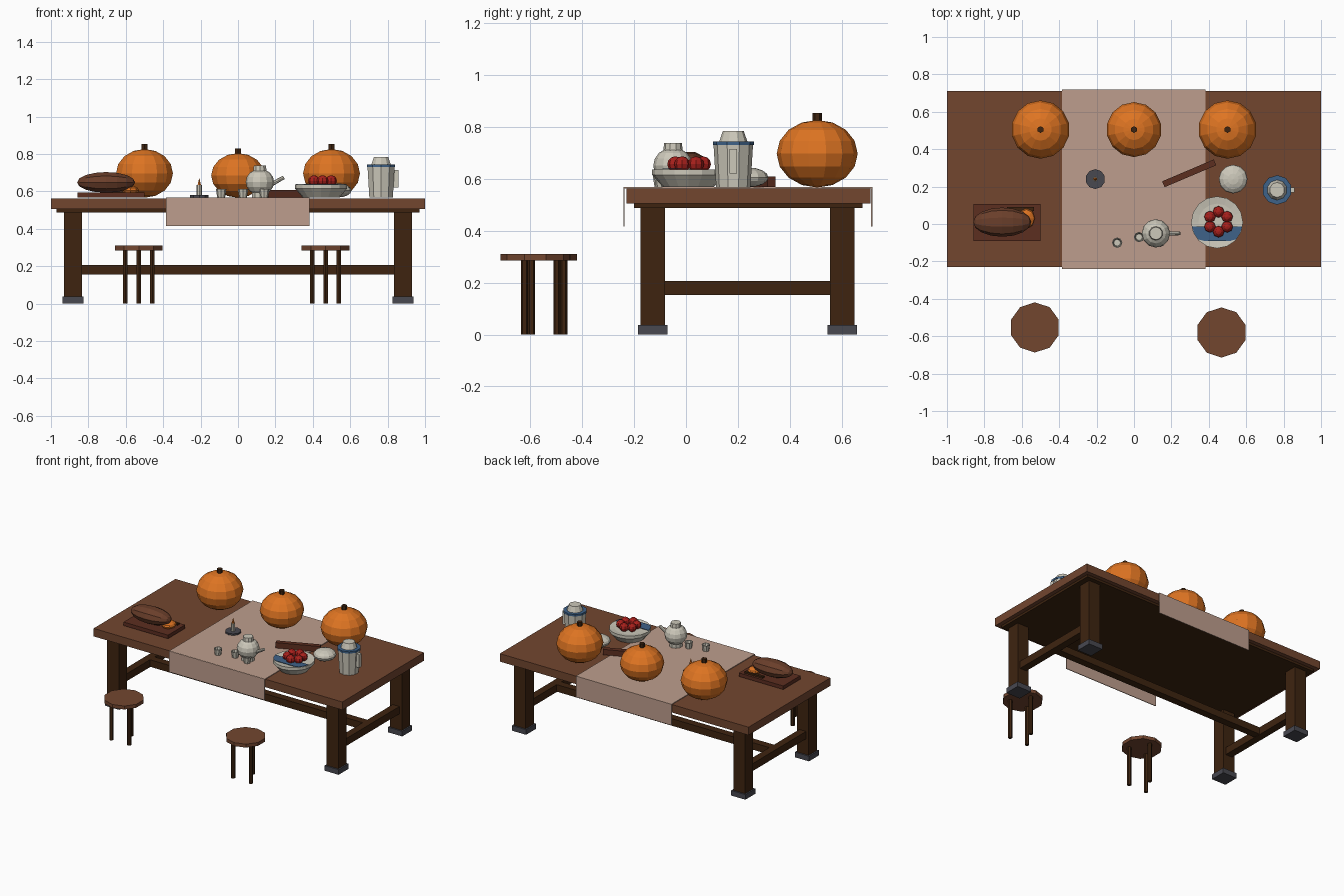
import bpy, bmesh, math
from mathutils import Vector, Matrix

if "Cube" in bpy.data.objects:
    bpy.data.objects.remove(bpy.data.objects["Cube"])


def mat(name, r, g, b):
    m = bpy.data.materials.new(name)
    lin = [((c / 255 + 0.055) / 1.055) ** 2.4 for c in (r, g, b)]
    m.diffuse_color = (*lin, 1)
    m.use_nodes = True
    m.node_tree.nodes["Principled BSDF"].inputs["Base Color"].default_value = m.diffuse_color
    return m


WOOD = mat("walnut wood", 114, 70, 47)
DARK = mat("dark wood", 62, 36, 16)
ORANGE = mat("pumpkin orange", 222, 116, 34)
CERAMIC = mat("pale ceramic", 204, 200, 186)
RED = mat("fruit red", 168, 32, 28)
BLUE = mat("glaze blue", 62, 98, 136)
CLOTH = mat("rose cloth", 190, 158, 141)
IRON = mat("dark iron", 72, 72, 80)
CRUST = mat("bread crust", 106, 62, 42)
REDWOOD = mat("reddish wood", 92, 46, 32)


def finish(name, bm, *mats):
    bmesh.ops.recalc_face_normals(bm, faces=bm.faces)
    me = bpy.data.meshes.new(name)
    bm.to_mesh(me)
    bm.free()
    for m in mats:
        me.materials.append(m)
    ob = bpy.data.objects.new(name, me)
    bpy.context.collection.objects.link(ob)
    return ob


def box(name, m, x0, x1, y0, y1, z0, z1, turn=0):
    bm = bmesh.new()
    c = Vector(((x0 + x1) / 2, (y0 + y1) / 2, (z0 + z1) / 2))
    M = Matrix.Translation(c) @ Matrix.Rotation(turn, 4, 'Z') @ Matrix.Diagonal((x1 - x0, y1 - y0, z1 - z0, 1))
    bmesh.ops.create_cube(bm, size=1, matrix=M)
    return finish(name, bm, m)


def lathe(name, mats, x, y, profile, n, start=math.pi / 2, rule=None):
    """Revolve (radius, z) points about a vertical axis; open ends are capped."""
    bm = bmesh.new()
    rings = []
    for r, z in profile:
        rings.append([bm.verts.new((x + r * math.cos(start + i * math.tau / n),
                                    y + r * math.sin(start + i * math.tau / n), z)) for i in range(n)])
    for a, b in zip(rings, rings[1:]):
        for i in range(n):
            j = (i + 1) % n
            bm.faces.new((a[i], a[j], b[j], b[i]))
    bm.faces.new(rings[0])
    bm.faces.new(rings[-1])
    if rule:
        for f in bm.faces:
            f.material_index = rule(f.calc_center_median())
    return finish(name, bm, *mats)


def ball(name, m, x, y, z, rx, ry, rz, u=12, v=8, along_x=False):
    bm = bmesh.new()
    M = Matrix.Translation((x, y, z)) @ Matrix.Diagonal((rx, ry, rz, 1))
    if along_x:
        M = M @ Matrix.Rotation(math.pi / 2, 4, 'Y')
    bmesh.ops.create_uvsphere(bm, u_segments=u, v_segments=v, radius=1, matrix=M)
    return finish(name, bm, m)


def rod(name, m, a, b, r0, r1, n=8):
    a, b = Vector(a), Vector(b)
    d = b - a
    bm = bmesh.new()
    M = Matrix.Translation((a + b) / 2) @ d.to_track_quat('Z', 'Y').to_matrix().to_4x4()
    bmesh.ops.create_cone(bm, cap_ends=True, segments=n, radius1=r0, radius2=r1, depth=d.length, matrix=M)
    return finish(name, bm, m)


# Table
box("table_top", WOOD, -1, 1, -0.23, 0.71, 0.505, 0.563)
box("table_under_panel", DARK, -0.97, 0.97, -0.20, 0.68, 0.488, 0.505)
for s in (-1, 1):
    for y in (-0.128, 0.602):
        x = s * 0.882
        box("table_leg", DARK, x - 0.047, x + 0.047, y - 0.047, y + 0.047, 0.035, 0.49)
        box("leg_foot", IRON, x - 0.057, x + 0.057, y - 0.057, y + 0.057, 0, 0.037)
    box("side_stretcher", DARK, s * 0.882 - 0.027, s * 0.882 + 0.027, -0.09, 0.56, 0.152, 0.206)
box("long_stretcher", DARK, -0.86, 0.86, 0.21, 0.264, 0.155, 0.206)

# Table runner
box("runner_top", CLOTH, -0.385, 0.383, -0.24, 0.718, 0.562, 0.568)
box("runner_front_drop", CLOTH, -0.385, 0.383, -0.241, -0.236, 0.415, 0.566)
box("runner_back_drop", CLOTH, -0.385, 0.383, 0.713, 0.718, 0.415, 0.566)

# Stools
for x, y in ((-0.53, -0.553), (0.468, -0.58)):
    lathe("stool_seat", [WOOD], x, y, [(0.134, 0.285), (0.134, 0.31)], 10)
    for k in range(3):
        a = math.pi / 2 + k * math.tau / 3
        px, py = x + 0.083 * math.cos(a), y + 0.083 * math.sin(a)
        rod("stool_leg", DARK, (px, py, 0), (px, py, 0.29), 0.014, 0.014, 6)

# Pumpkins
for x, r, rz in ((-0.5, 0.156, 0.13), (0, 0.147, 0.119), (0.5, 0.156, 0.13)):
    ball("pumpkin", ORANGE, x, 0.505, 0.566 + rz, r, r, rz, 14, 8)
    rod("pumpkin_stem", DARK, (x, 0.505, 0.55 + 2 * rz), (x, 0.505, 0.592 + 2 * rz), 0.018, 0.018, 6)

# Bread board
box("cutting_board", REDWOOD, -0.857, -0.5, -0.09, 0.107, 0.568, 0.594)
box("bread_knife", DARK, -0.68, -0.535, 0.07, 0.09, 0.593, 0.607)
ball("bread_loaf", CRUST, -0.705, 0.01, 0.648, 0.155, 0.078, 0.058, 10, 8, True)
ball("pumpkin_slice", ORANGE, -0.575, 0.03, 0.605, 0.045, 0.055, 0.026, 8, 6)

# Candle
lathe("candle_dish", [IRON], -0.207, 0.24, [(0.053, 0.566), (0.053, 0.58)], 10)
rod("candle", CERAMIC, (-0.207, 0.24, 0.578), (-0.207, 0.24, 0.635), 0.014, 0.014, 8)
rod("candle_flame", ORANGE, (-0.207, 0.24, 0.635), (-0.207, 0.24, 0.67), 0.01, 0.001, 6)

# Wooden bar lying on the runner
box("wooden_bar", REDWOOD, 0.145, 0.445, 0.254, 0.288, 0.568, 0.608, math.radians(23))

# Teapot and cups
ball("teapot_body", CERAMIC, 0.117, -0.05, 0.65, 0.076, 0.076, 0.07, 12, 8)
lathe("teapot_base", [CERAMIC], 0.117, -0.05, [(0.045, 0.567), (0.045, 0.6)], 10)
lathe("teapot_lid", [CERAMIC], 0.117, -0.05, [(0.038, 0.705), (0.034, 0.737)], 10)
rod("teapot_spout", CERAMIC, (0.165, -0.05, 0.63), (0.245, -0.05, 0.675), 0.012, 0.01, 8)
for x, y in ((-0.09, -0.1), (0.027, -0.07), (0.14, -0.095)):
    lathe("cup", [CERAMIC], x, y, [(0.021, 0.568), (0.028, 0.612), (0.023, 0.612), (0.018, 0.58)], 8)

# Fruit bowl with a blue glazed part inside
lathe("fruit_bowl", [CERAMIC], 0.444, 0.009,
      [(0.098, 0.567), (0.139, 0.615), (0.139, 0.636), (0.1, 0.63)], 16)
bm = bmesh.new()
arc = [(0.444 + 0.136 * math.cos(a), max(-0.09, 0.009 + 0.136 * math.sin(a)))
       for a in (math.radians(190 + 16 * i) for i in range(11))]
face = bm.faces.new([bm.verts.new((px, py, 0.637)) for px, py in arc])
top = bmesh.ops.extrude_face_region(bm, geom=[face])
for v in top["geom"]:
    if isinstance(v, bmesh.types.BMVert):
        v.co.z += 0.003
finish("bowl_blue_glaze", bm, BLUE)
for k in range(6):
    a = math.pi / 2 + k * math.tau / 6
    ball("red_fruit", RED, 0.452 + 0.053 * math.cos(a), 0.012 + 0.053 * math.sin(a), 0.656,
         0.031, 0.031, 0.03, 8, 6)

# Squat pale pumpkin
ball("pale_pumpkin", CERAMIC, 0.53, 0.24, 0.605, 0.077, 0.077, 0.038, 12, 8)

# Pitcher
PX, PY = 0.765, 0.182
lathe("pitcher_body", [CERAMIC], PX, PY, [(0.066, 0.566), (0.076, 0.73)], 10)
lathe("pitcher_blue_band", [BLUE], PX, PY, [(0.079, 0.73), (0.079, 0.744)], 10)
lathe("pitcher_lid", [CERAMIC], PX, PY, [(0.054, 0.744), (0.04, 0.784)], 10)
box("pitcher_handle", CERAMIC, PX + 0.065, PX + 0.092, PY - 0.014, PY + 0.014, 0.62, 0.715)
